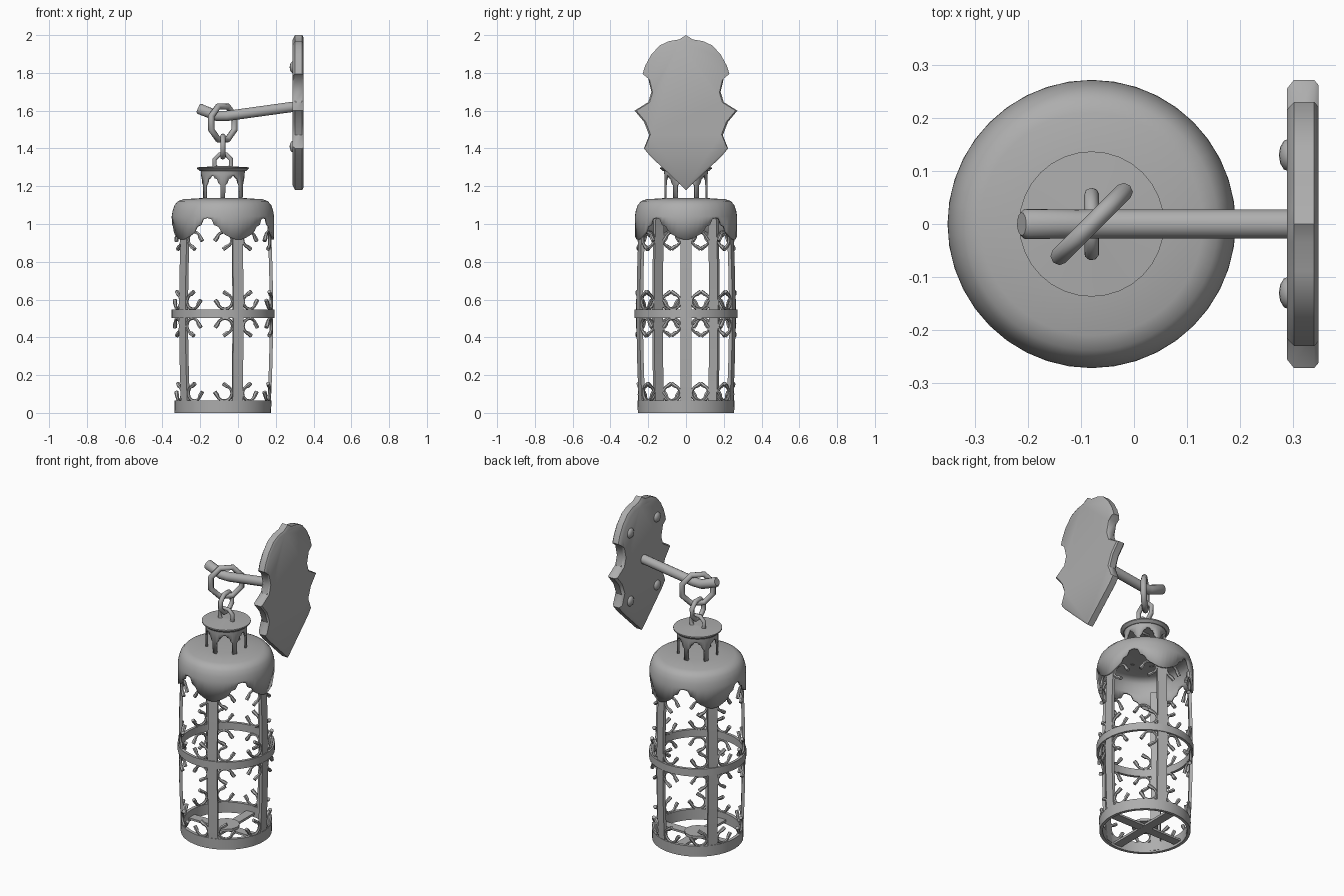
import bpy, bmesh, math
from mathutils import Matrix, Vector

old = bpy.data.objects.get("Cube")
if old:
    bpy.data.objects.remove(old, do_unlink=True)

AXIS = -0.08          # x position of the lantern's centre line
BARS = 5
iron = bpy.data.materials.new("grey iron")
iron.use_nodes = True
GREY = (0.42, 0.42, 0.42, 1)
iron.diffuse_color = GREY
iron.node_tree.nodes["Principled BSDF"].inputs["Base Color"].default_value = GREY


def finish(bm, name, x=AXIS, smooth=35, recalc=True):
    if recalc:
        bmesh.ops.recalc_face_normals(bm, faces=bm.faces)
    mesh = bpy.data.meshes.new(name)
    bm.to_mesh(mesh)
    bm.free()
    ob = bpy.data.objects.new(name, mesh)
    bpy.context.collection.objects.link(ob)
    ob.location.x = x
    mesh.materials.append(iron)
    if smooth:
        bpy.ops.object.select_all(action="DESELECT")
        ob.select_set(True)
        bpy.context.view_layer.objects.active = ob
        bpy.ops.object.shade_smooth_by_angle(angle=math.radians(smooth))
    return ob


def polar(r, a, z):
    return Vector((r * math.cos(a), r * math.sin(a), z))


def loft(bm, sections, caps=True, loop=False):
    """Skin closed cross-sections one after another."""
    rows = [[bm.verts.new(p) for p in s] for s in sections]
    pairs = list(zip(rows, rows[1:])) + ([(rows[-1], rows[0])] if loop else [])
    for lo, hi in pairs:
        n = len(lo)
        for j in range(n):
            k = (j + 1) % n
            bm.faces.new((lo[j], lo[k], hi[k], hi[j]))
    if caps:
        bm.faces.new(rows[0][::-1])
        bm.faces.new(rows[-1])


def tube(bm, path, radius, sides=8, loop=False):
    """Round tube along points; the radius may be one value or one per point."""
    path = [Vector(p) for p in path]
    n = len(path)
    sections, side = [], None
    for i, p in enumerate(path):
        a = path[(i - 1) % n] if loop or i else p
        b = path[(i + 1) % n] if loop or i < n - 1 else p
        t = (b - a).normalized()
        if side is None:
            side = t.orthogonal()
        side = (side - t * side.dot(t)).normalized()
        up = t.cross(side)
        r = radius if isinstance(radius, float) else radius[i]
        sections.append([p + r * (math.cos(q) * side + math.sin(q) * up)
                         for q in (math.tau * s / sides for s in range(sides))])
    loft(bm, sections, not loop, loop)


def lathe(name, profile, n=40, **kw):
    """Turn a closed (radius, z) profile into a solid ring."""
    bm = bmesh.new()
    loft(bm, [[polar(r, math.tau * j / n, z) for j in range(n)] for r, z in profile], False, True)
    return finish(bm, name, **kw)


def skirt(name, edge, count, phase, profile, thick):
    """Shell whose lower rim repeats a mirrored (degrees, z) outline."""
    half = edge[-1][0]
    cell = edge[:-1] + [(2 * half - t, z) for t, z in edge[:0:-1]]
    rim = [(math.radians(phase + 2 * half * k + t), z) for k in range(count) for t, z in cell]
    rows = [[polar(profile[0][0], a, z) for a, z in rim]]
    rows += [[polar(r, a, z) for a, _ in rim] for r, z in profile]
    bm = bmesh.new()
    loft(bm, rows, False)
    bm.faces.ensure_lookup_table()
    bm.verts.ensure_lookup_table()
    bm.faces.new(bm.verts[-len(rim):])
    ob = finish(bm, name, recalc=False)
    mod = ob.modifiers.new("thickness", "SOLIDIFY")
    mod.thickness = thick
    mod.offset = -1
    return ob


# Base ring, middle band
lathe("base_ring", [(0.255, 0), (0.257, 0.065), (0.237, 0.065), (0.237, 0)])
lathe("middle_band", [(0.272, 0.502), (0.272, 0.548), (0.255, 0.548), (0.255, 0.502)])

# Floor cross and candle plate
bm = bmesh.new()
for size in ((0.49, 0.055, 0.012), (0.055, 0.49, 0.014)):
    bmesh.ops.create_cube(bm, size=1, matrix=Matrix.Translation((0, 0, 0.02)) @ Matrix.Diagonal((*size, 1)))
finish(bm, "floor_cross", smooth=0)
bm = bmesh.new()
bmesh.ops.create_cone(bm, cap_ends=True, segments=12, radius1=0.075, radius2=0.075, depth=0.016,
                      matrix=Matrix.Translation((0, 0, 0.034)))
finish(bm, "candle_plate", smooth=0)


def bow(z):
    """Radius of the slightly bulging cage at height z."""
    return 0.262 - 0.014 * ((z - 0.52) / 0.5) ** 2


# Upright bars
bm = bmesh.new()
for k in range(BARS):
    turn = Matrix.Rotation(math.tau * k / BARS, 3, "Z")
    sections = []
    for i in range(9):
        z = 0.01 + i * 0.1275
        r = bow(z)
        sections.append([turn @ Vector((x, y, z)) for x, y in
                         ((r - 0.014, -0.028), (r + 0.004, -0.028), (r + 0.004, 0.028), (r - 0.014, 0.028))])
    loft(bm, sections)
finish(bm, "upright_bars")

# Scrolls in the corners where bars meet rings
bm = bmesh.new()
arc = [(0.04 * math.cos(math.radians(d)), 0.04 * math.sin(math.radians(d))) for d in range(105, 346, 24)]
arc = [(0.008, 0.052)] + arc + [(0.052, 0.008)]
widths = [0.011] * 2 + [0.008] * (len(arc) - 4) + [0.011] * 2
for k in range(BARS):
    for side in (-1, 1):
        for corner, up in ((0.062, 1), (0.502, -1), (0.548, 1), (0.96, -1)):
            path = []
            for u, v in arc:
                z = corner + up * (v + 0.042)
                r = bow(z) - 0.004
                path.append(polar(r, math.tau * k / BARS + side * (u + 0.07) / r, z))
            tube(bm, path, widths, 6)
finish(bm, "corner_scrolls", smooth=50)

# Domed cap with scalloped rim
skirt("scalloped_cap",
      [(0, 1.032), (5, 1.025), (8, 0.995), (13, 0.985), (16, 0.96), (20, 0.945), (26, 0.93), (31, 0.92), (36, 0.917)],
      BARS, 36,
      [(0.271, 1.04), (0.266, 1.07), (0.256, 1.1), (0.238, 1.121), (0.21, 1.131), (0.1, 1.138)], 0.012)

# Chimney on six legs, with its lid
skirt("chimney",
      [(0, 1.125), (6, 1.125), (6.5, 1.205), (12, 1.215), (16, 1.238), (22, 1.242), (25, 1.252), (30, 1.255)],
      6, 90, [(0.115, 1.265), (0.118, 1.285)], 0.012)
lathe("chimney_lid", [(0.001, 1.28), (0.122, 1.28), (0.137, 1.293), (0.137, 1.3), (0.001, 1.308)], n=32)


# Chain links
def link(name, z, radius, thick, angle):
    bm = bmesh.new()
    out = Vector((math.cos(math.radians(angle)), math.sin(math.radians(angle)), 0))
    pts = [out * radius * math.cos(q) + Vector((0, 0, z + radius * math.sin(q)))
           for q in (math.tau * (i + 0.5) / 8 for i in range(8))]
    tube(bm, pts, thick, 8, True)
    finish(bm, name, smooth=50)


link("large_link", 1.535, 0.094, 0.017, 45)
link("middle_link", 1.41, 0.06, 0.014, 90)
link("lid_loop", 1.325, 0.047, 0.012, 0)

# Arm with upturned tip
bm = bmesh.new()
tube(bm, [(-0.212, 0, 1.613), (-0.205, 0, 1.61), (-0.11, 0, 1.572), (-0.06, 0, 1.572), (0.31, 0, 1.623)],
     [0.022, 0.029, 0.028, 0.028, 0.028], 12)
finish(bm, "hanging_arm", x=0, smooth=45)

# Wall plate from a mirrored half outline
half = [(0, 2.0), (0.035, 1.977), (0.09, 1.968), (0.14, 1.945), (0.185, 1.895), (0.215, 1.84), (0.23, 1.795),
        (0.2, 1.77), (0.183, 1.7), (0.2, 1.645), (0.272, 1.6), (0.222, 1.54), (0.195, 1.47),
        (0.223, 1.4), (0.19, 1.36), (0, 1.18)]
outline = half + [(-y, z) for y, z in half[-2:0:-1]]


def plate_section(x, scale):
    return [(x, y * scale, 1.6 + (z - 1.6) * scale) for y, z in outline]


bm = bmesh.new()
loft(bm, [plate_section(x, s) for x, s in ((0.289, 0.94), (0.302, 1), (0.34, 1), (0.348, 0.965))])
finish(bm, "wall_plate", x=0, smooth=40)

# Rivets
bm = bmesh.new()
for y in (-0.13, 0.13):
    for z in (1.41, 1.83):
        bmesh.ops.create_uvsphere(bm, u_segments=12, v_segments=8, radius=0.031,
                                  matrix=Matrix.Translation((0.292, y, z)) @ Matrix.Diagonal((0.6, 1, 1, 1)))
finish(bm, "rivets", x=0, smooth=60)
